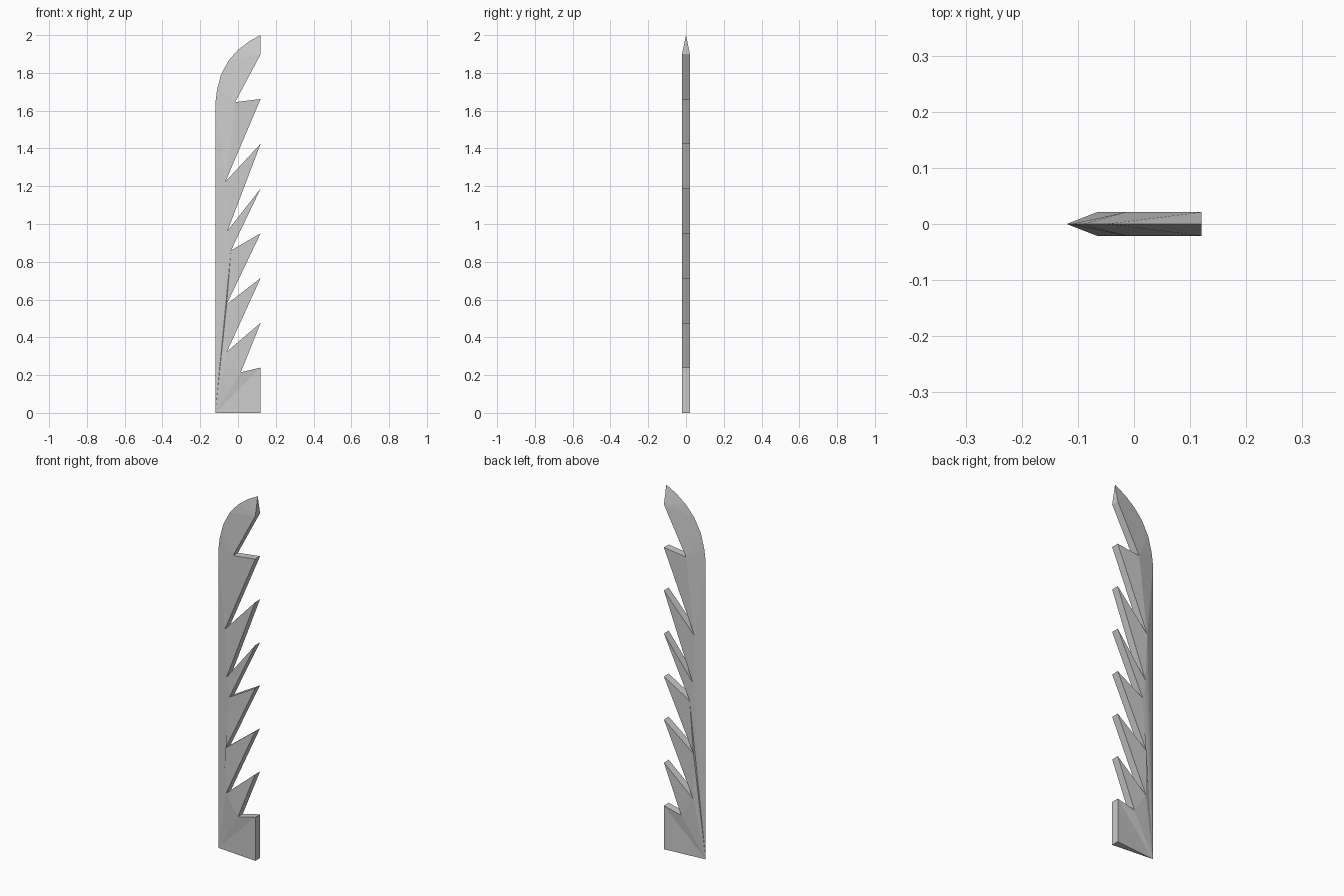
import bpy, bmesh

if "Cube" in bpy.data.objects:
    bpy.data.objects.remove(bpy.data.objects["Cube"])

T = 0.021  # half thickness of the serrated back

# sharp cutting edge: heel, then the curve up to the point
edge = [(-0.12, 0), (-0.12, 1.64), (-0.111, 1.71), (-0.09, 1.79), (-0.05, 1.865),
        (0.0, 1.922), (0.06, 1.968), (0.12, 2.0)]
# saw teeth: evenly spaced tips, irregular roots
tip_z = [0.24 + 0.237 * i for i in range(8)]
roots = [(0.015, 0.215), (-0.058, 0.325), (-0.06, 0.575), (-0.037, 0.86),
         (-0.055, 0.965), (-0.066, 1.225), (-0.015, 1.645)]

bm = bmesh.new()
E = [bm.verts.new((x, 0, z)) for x, z in edge]
chains = []
for s in (-1, 1):
    base = bm.verts.new((0.12, s * T, 0))
    tips = [bm.verts.new((0.12, s * T, z)) for z in tip_z]
    R = [bm.verts.new((x, s * T, z)) for x, z in roots]
    # flat tooth triangles
    for i in range(6):
        bm.faces.new((R[i], tips[i + 1], R[i + 1]))
    # ground faces fanning from the heel of the edge to the tooth roots
    fan = [base, tips[0]] + R[:6] + [E[1]]
    for a, b in zip(fan, fan[1:]):
        bm.faces.new((E[0], a, b))
    # faces around the curved point
    bm.faces.new((E[1], R[5], R[6]))
    k = 3
    for i in range(1, k):
        bm.faces.new((E[i], R[6], E[i + 1]))
    bm.faces.new((E[k], R[6], tips[7]))
    for i in range(k, len(E) - 1):
        bm.faces.new((E[i], tips[7], E[i + 1]))
    chain = [base, tips[0]]
    for r, t in zip(R, tips[1:]):
        chain += [r, t]
    chains.append(chain)

# serrated back wall, base and tip caps
f, b = chains
for i in range(len(f) - 1):
    bm.faces.new((f[i], b[i], b[i + 1], f[i + 1]))
bm.faces.new((E[0], b[0], f[0]))
bm.faces.new((E[-1], f[-1], b[-1]))

bmesh.ops.recalc_face_normals(bm, faces=bm.faces)
mesh = bpy.data.meshes.new("serrated_blade")
bm.to_mesh(mesh)
bm.free()
bpy.context.collection.objects.link(bpy.data.objects.new("serrated_blade", mesh))
